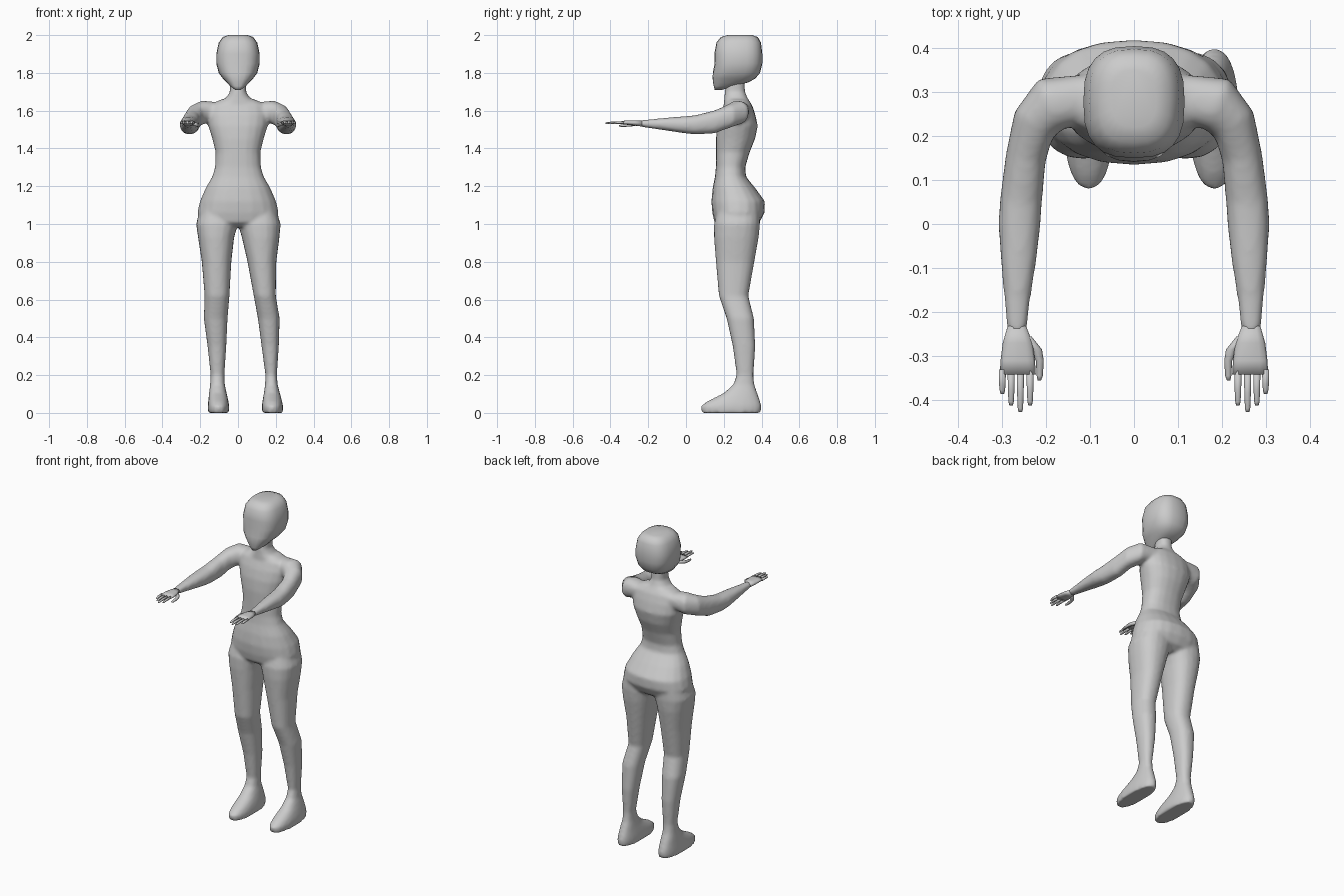
import bpy, bmesh
from math import cos, sin, radians, pi, copysign
from mathutils import Vector

SIDES = 20


def sup(t, e):
    """Point on a rounded-square (superellipse) outline."""
    c, s = cos(t), sin(t)
    return copysign(abs(c) ** (2 / e), c), copysign(abs(s) ** (2 / e), s)


def loft(bm, sections, e=2.3, n=SIDES):
    """Closed tube; each section is (centre, u axis, v axis)."""
    rings = []
    for c, u, v in sections:
        ring = []
        for i in range(n):
            a, b = sup(2 * pi * i / n, e)
            ring.append(bm.verts.new(Vector(c) + Vector(u) * a + Vector(v) * b))
        rings.append(ring)
    for r0, r1 in zip(rings, rings[1:]):
        for i in range(n):
            j = (i + 1) % n
            bm.faces.new((r0[i], r0[j], r1[j], r1[i]))
    bm.faces.new(rings[0][::-1])
    bm.faces.new(rings[-1])


def level(z, x0, x1, y0, y1):
    """Horizontal section from its x and y limits."""
    return (((x0 + x1) / 2, (y0 + y1) / 2, z),
            ((x1 - x0) / 2, 0, 0), (0, (y1 - y0) / 2, 0))


def upright(s, x, y, z, w, h, turn=0):
    """Vertical section across a limb, on side s, turned about z."""
    t = radians(turn)
    return ((s * x, y, z), (s * w * cos(t), w * sin(t), 0), (0, 0, h))


def finish(name, bm):
    bmesh.ops.recalc_face_normals(bm, faces=bm.faces[:])
    me = bpy.data.meshes.new(name)
    bm.to_mesh(me)
    bm.free()
    me.shade_smooth()
    ob = bpy.data.objects.new(name, me)
    bpy.context.collection.objects.link(ob)
    return ob


# Body: torso, neck, legs with feet, and arms, fused into one skin
body = bmesh.new()

# torso: z, half width, front y, back y
torso = [(1.66, .09, .215, .33), (1.63, .15, .20, .35), (1.58, .163, .18, .367),
         (1.52, .158, .165, .38), (1.45, .136, .158, .366), (1.38, .119, .158, .337),
         (1.30, .122, .158, .314), (1.25, .137, .153, .318), (1.19, .172, .141, .367),
         (1.12, .202, .134, .418), (1.06, .216, .139, .417), (1.01, .205, .15, .39),
         (.985, .15, .18, .35)]
loft(body, [level(z, -w, w, f, b) for z, w, f, b in torso])

# neck
neck = [(1.77, .045, .215, .31), (1.70, .043, .205, .313),
        (1.67, .062, .203, .325), (1.64, .10, .20, .34)]
loft(body, [level(z, -w, w, f, b) for z, w, f, b in neck])

# legs: z, front y, back y, right inner/outer x, left inner/outer x
legs = [(1.08, .17, .39, .03, .20, .03, .20), (1.0, .148, .392, .0, .226, .0, .222),
        (.93, .148, .385, .02, .22, .02, .212), (.80, .158, .362, .05, .203, .035, .192),
        (.62, .174, .330, .083, .20, .045, .177), (.50, .215, .36, .105, .221, .055, .181),
        (.35, .248, .367, .125, .216, .062, .161), (.20, .268, .357, .145, .206, .072, .145),
        (.15, .25, .362, .143, .21, .07, .148), (.105, .20, .378, .137, .222, .06, .153),
        (.06, .11, .394, .129, .234, .05, .158), (.035, .077, .40, .126, .239, .046, .16),
        (.0, .082, .396, .127, .238, .046, .16)]
loft(body, [level(z, ri, ro, f, b) for z, f, b, ri, ro, li, lo in legs])
loft(body, [level(z, -lo, -li, f, b) for z, f, b, ri, ro, li, lo in legs])

# arms: x, y, z, half width, half height, turn
arm = [(.11, .285, 1.60, .055, .045, 90), (.19, .272, 1.59, .064, .063, 65),
       (.228, .225, 1.57, .053, .062, 35), (.246, .15, 1.54, .046, .061, 10),
       (.257, .05, 1.525, .048, .051, 3), (.26, 0, 1.525, .048, .046, 0),
       (.262, -.08, 1.528, .041, .037, 0), (.265, -.17, 1.53, .030, .026, 0),
       (.266, -.245, 1.532, .022, .017, 0)]
for s in (1, -1):
    loft(body, [upright(s, *a) for a in arm])

ob = finish("body", body)
m = ob.modifiers.new("fuse", 'REMESH')
m.mode = 'VOXEL'
m.voxel_size = .009
m.use_smooth_shade = True
m = ob.modifiers.new("blend", 'SMOOTH')
m.factor = .5
m.iterations = 8

# Head: z, half width, front y, back y
head = [(2.0, .05, .22, .35), (1.99, .08, .185, .38), (1.96, .102, .161, .397),
        (1.90, .115, .15, .404), (1.85, .115, .152, .404), (1.80, .102, .142, .392),
        (1.77, .08, .141, .367), (1.75, .06, .143, .33), (1.73, .042, .147, .26),
        (1.71, .015, .152, .19)]
bm = bmesh.new()
loft(bm, [level(z, -w, w, f, b) for z, w, f, b in head], e=2.7, n=24)
finish("head", bm)

# Hands: palm, four fingers, thumb
palm = [(.266, -.232, 1.532, .021, .016), (.264, -.27, 1.535, .034, .014),
        (.264, -.31, 1.537, .039, .012), (.264, -.342, 1.537, .041, .008)]
fingers = [(.236, -.412), (.258, -.427), (.279, -.412), (.299, -.386)]
thumb = [(.245, -.255, 1.532, .012, .010), (.222, -.285, 1.527, .013, .010),
         (.214, -.31, 1.523, .009, .008), (.214, -.345, 1.52, .007, .006),
         (.215, -.355, 1.52, .004, .003)]
for s, side in ((1, "right"), (-1, "left")):
    bm = bmesh.new()
    loft(bm, [upright(s, *p) for p in palm], n=12)
    loft(bm, [upright(s, *p) for p in thumb], n=8)
    for x, tip in fingers:
        loft(bm, [upright(s, x, -.33, 1.537, .008, .007),
                  upright(s, x, (tip - .34) / 2, 1.537, .0075, .0065),
                  upright(s, x, tip + .008, 1.534, .006, .005),
                  upright(s, x, tip, 1.533, .004, .003)], n=8)
    finish(side + "_hand", bm)
